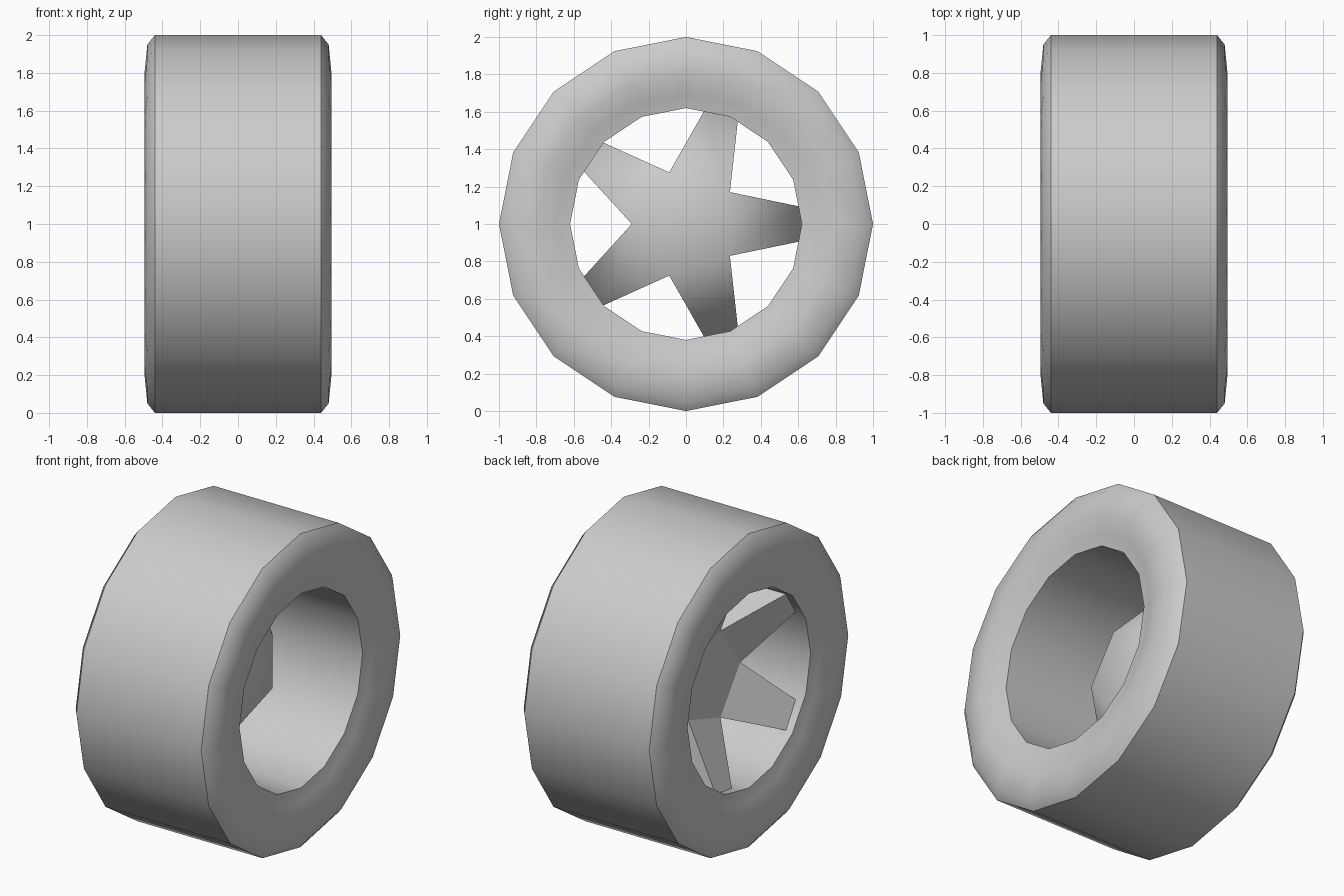
import bpy, bmesh
from math import sin, cos, pi, radians

if "Cube" in bpy.data.objects:
    bpy.data.objects.remove(bpy.data.objects["Cube"])

CENTRE_Z = 1.0


def add_object(name, bm, angle):
    bmesh.ops.recalc_face_normals(bm, faces=bm.faces)
    mesh = bpy.data.meshes.new(name)
    bm.to_mesh(mesh)
    bm.free()
    obj = bpy.data.objects.new(name, mesh)
    bpy.context.collection.objects.link(obj)
    bpy.ops.object.select_all(action='DESELECT')
    obj.select_set(True)
    bpy.context.view_layer.objects.active = obj
    bpy.ops.object.shade_smooth_by_angle(angle=radians(angle))
    return obj


def polar(x, r, a):
    return (x, r * cos(a), CENTRE_Z + r * sin(a))


# Tyre with inner barrel: half profile (x, radius), mirrored and spun in 16 steps
half = [(0.44, 1.0), (0.48, 0.95), (0.495, 0.80), (0.46, 0.695), (0.445, 0.62)]
profile = half + [(-x, r) for x, r in reversed(half)]
SIDES = 16
bm = bmesh.new()
rings = [[bm.verts.new(polar(x, r, 2 * pi * i / SIDES)) for i in range(SIDES)]
         for x, r in profile]
for k, ring in enumerate(rings):
    nxt = rings[(k + 1) % len(rings)]
    for i in range(SIDES):
        j = (i + 1) % SIDES
        bm.faces.new((ring[i], ring[j], nxt[j], nxt[i]))
add_object("tyre", bm, 50)

# Five-spoke dished star: pentagon hub set back, spokes leaning out to the -x rim
SPOKES = 5
STEP = 2 * pi / SPOKES
HALF_TIP = radians(8.4)
bm = bmesh.new()


def star_layer(hub_x, tip_x):
    hub = [bm.verts.new(polar(hub_x, 0.29, STEP * (i - 0.5))) for i in range(SPOKES)]
    tips = [[bm.verts.new(polar(tip_x, 0.625, STEP * i + s * HALF_TIP)) for s in (-1, 1)]
            for i in range(SPOKES)]
    bm.faces.new(hub)
    for i in range(SPOKES):
        bm.faces.new((hub[i], tips[i][0], tips[i][1], hub[(i + 1) % SPOKES]))
    outline = []
    for i in range(SPOKES):
        outline += [hub[i], *tips[i]]
    return outline


outer = star_layer(-0.18, -0.40)
inner = star_layer(0.08, -0.24)
for i in range(len(outer)):
    j = (i + 1) % len(outer)
    bm.faces.new((outer[i], outer[j], inner[j], inner[i]))
star = add_object("spokes", bm, 60)

# Outer side of the star is faceted
for p in star.data.polygons:
    if p.normal.x < -0.5:
        p.use_smooth = False
